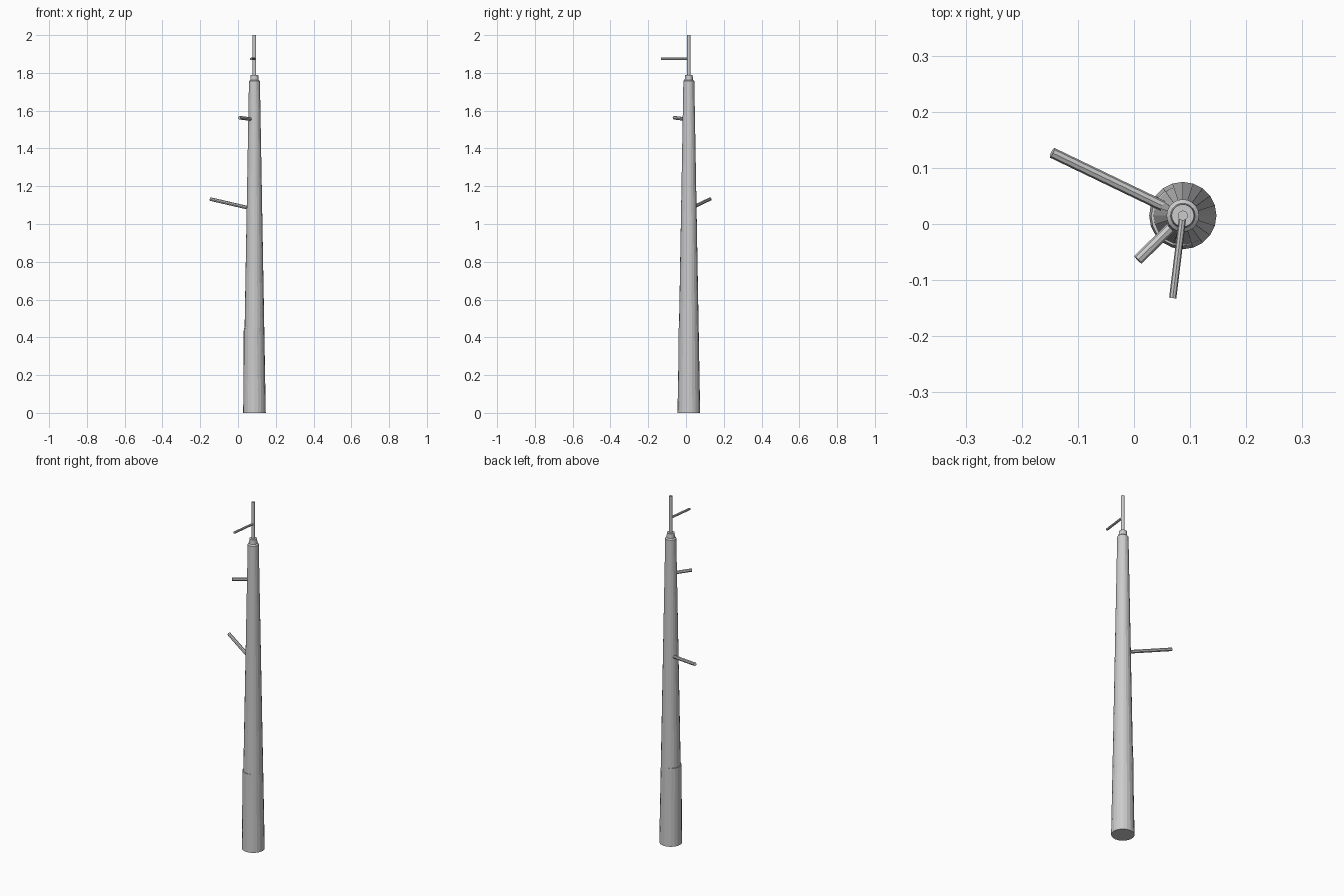
import bpy, bmesh, math
from mathutils import Vector

if "Cube" in bpy.data.objects:
    bpy.data.objects.remove(bpy.data.objects["Cube"])

CX, CY = 0.087, 0.015


def lathe(name, profile, sides, cx=CX, cy=CY):
    """Closed solid of revolution from (radius, z) pairs."""
    bm = bmesh.new()
    rings = []
    for r, z in profile:
        rings.append([bm.verts.new((cx + r * math.cos(2 * math.pi * i / sides),
                                    cy + r * math.sin(2 * math.pi * i / sides), z))
                      for i in range(sides)])
    for a, b in zip(rings, rings[1:]):
        for i in range(sides):
            j = (i + 1) % sides
            bm.faces.new((a[i], a[j], b[j], b[i]))
    bm.faces.new(rings[0][::-1])
    bm.faces.new(rings[-1])
    me = bpy.data.meshes.new(name)
    bm.to_mesh(me)
    bm.free()
    ob = bpy.data.objects.new(name, me)
    bpy.context.collection.objects.link(ob)
    return ob


def branch(name, z0, end, radius, sides=8):
    """Straight rod from the trunk axis at height z0 to its end point."""
    start, end = Vector((CX, CY, z0)), Vector(end)
    d = end - start
    ob = lathe(name, [(radius, 0), (radius, d.length)], sides, 0, 0)
    ob.location = start
    ob.rotation_euler = d.to_track_quat('Z', 'Y').to_euler()
    return ob


# Tapered trunk with a small shoulder and collar at the top
lathe("trunk", [(0.06, 0), (0.029, 1.757), (0.022, 1.763), (0.020, 1.79)], 20)

# Slightly offset base sleeve, showing as a low step on the left side
lathe("base_sleeve", [(0.055, 0), (0.053, 0.45)], 20, CX - 0.0035, CY - 0.0015)

# Thin leader on top
lathe("leader", [(0.009, 1.75), (0.009, 2.0)], 12)

# Broken side branches
branch("lower_branch", 1.078, (-0.146, 0.127, 1.132), 0.0095)
branch("middle_branch", 1.553, (0.007, -0.064, 1.563), 0.0095)
branch("upper_branch", 1.874, (0.069, -0.132, 1.874), 0.0065)
